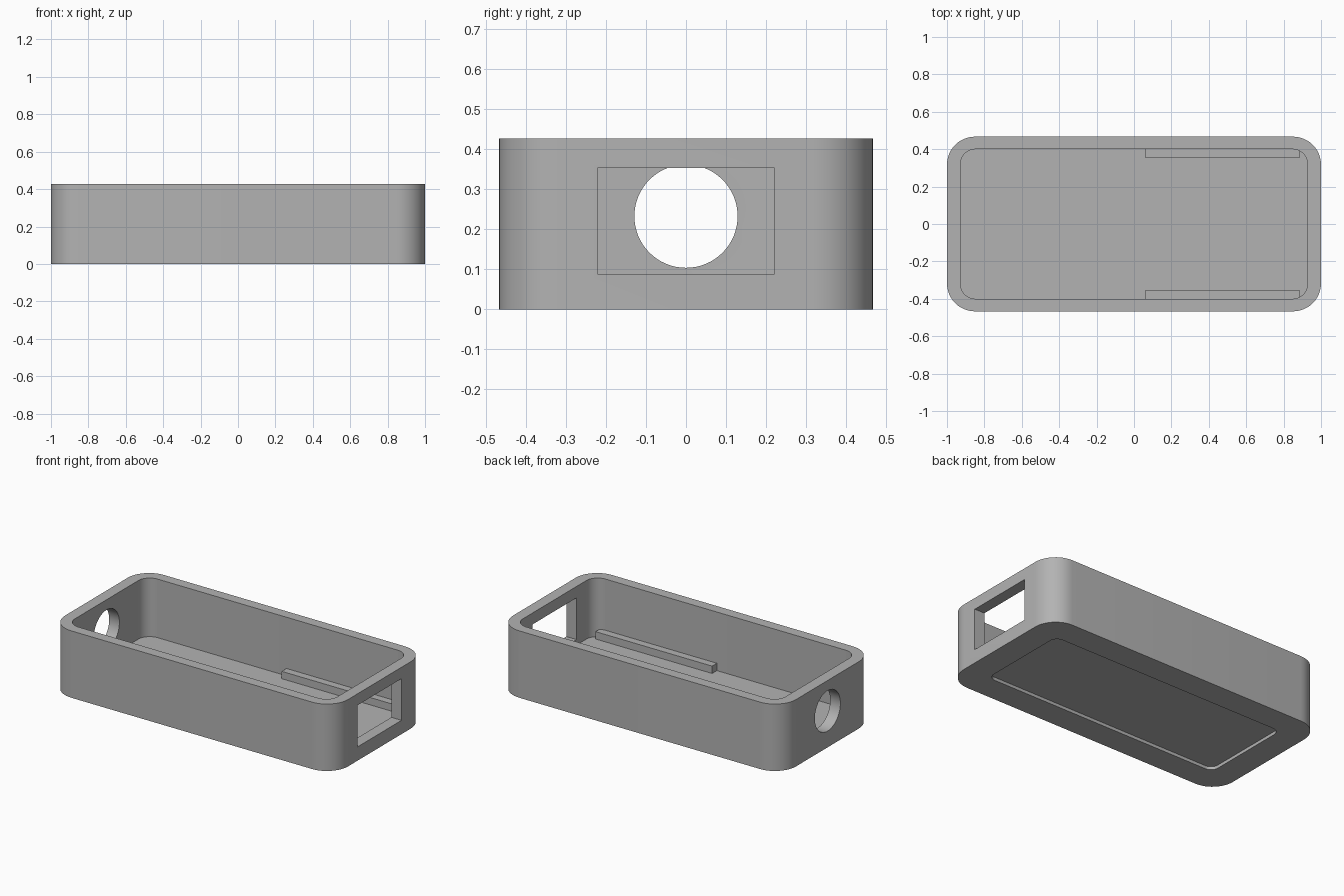
import bpy, bmesh, math
from mathutils import Matrix

cube = bpy.data.objects.get("Cube")
if cube:
    bpy.data.objects.remove(cube, do_unlink=True)

grey = bpy.data.materials.new("plain grey")
grey.use_nodes = True
grey.diffuse_color = (0.45, 0.45, 0.45, 1)
grey.node_tree.nodes["Principled BSDF"].inputs["Base Color"].default_value = (0.45, 0.45, 0.45, 1)


def make_object(name, bm):
    bmesh.ops.recalc_face_normals(bm, faces=bm.faces)
    mesh = bpy.data.meshes.new(name)
    bm.to_mesh(mesh)
    bm.free()
    mesh.materials.append(grey)
    obj = bpy.data.objects.new(name, mesh)
    bpy.context.collection.objects.link(obj)
    return obj


def rounded_slab(name, half_x, half_y, radius, low, high, steps=12):
    """Upright prism with a rounded-rectangle outline."""
    bm = bmesh.new()
    ring = []
    for corner, (sx, sy) in enumerate([(1, 1), (-1, 1), (-1, -1), (1, -1)]):
        for i in range(steps + 1):
            a = (corner + i / steps) * math.pi / 2
            ring.append(bm.verts.new((sx * (half_x - radius) + radius * math.cos(a),
                                      sy * (half_y - radius) + radius * math.sin(a), low)))
    base = bm.faces.new(ring)
    top = bmesh.ops.extrude_face_region(bm, geom=[base])["geom"]
    bmesh.ops.translate(bm, vec=(0, 0, high - low),
                        verts=[v for v in top if isinstance(v, bmesh.types.BMVert)])
    return make_object(name, bm)


def block(name, x, y, z):
    """Box given by its (min, max) range on each axis."""
    bm = bmesh.new()
    bmesh.ops.create_cube(bm, size=1)
    for v in bm.verts:
        v.co = [r[0] if c < 0 else r[1] for c, r in zip(v.co, (x, y, z))]
    return make_object(name, bm)


def cut(target, cutters):
    """Subtract the cutters and keep only the finished mesh."""
    for c in cutters:
        mod = target.modifiers.new(c.name, 'BOOLEAN')
        mod.operation = 'DIFFERENCE'
        mod.solver = 'EXACT'
        mod.object = c
    bpy.context.view_layer.update()
    graph = bpy.context.evaluated_depsgraph_get()
    mesh = bpy.data.meshes.new_from_object(target.evaluated_get(graph))
    target.modifiers.clear()
    target.data = mesh
    for c in cutters:
        bpy.data.objects.remove(c, do_unlink=True)


FLOOR = 0.053

# Case body, its cavity and the shallow recess underneath
case = rounded_slab("case_body", 1.0, 0.467, 0.15, 0, 0.427)
cavity = rounded_slab("cavity", 0.928, 0.4, 0.08, FLOOR, 0.6)
recess = rounded_slab("base_recess", 0.833, 0.3, 0.05, -0.1, 0.02)

# Rectangular port on one end, round cable hole on the other
port = block("port", (0.85, 1.1), (-0.221, 0.221), (0.088, 0.354))
bm = bmesh.new()
bmesh.ops.create_cone(bm, cap_ends=True, segments=64, radius1=0.129, radius2=0.129, depth=0.3,
                      matrix=Matrix.Translation((-1, 0, 0.233)) @ Matrix.Rotation(math.pi / 2, 4, 'Y'))
cable_hole = make_object("cable_hole", bm)

cut(case, [cavity, recess, port, cable_hole])

# Smooth corners with crisp edges
bpy.ops.object.select_all(action='DESELECT')
case.select_set(True)
bpy.context.view_layer.objects.active = case
bpy.ops.object.shade_smooth_by_angle(angle=math.radians(30))

# Support rails along both long walls
for side, s in (("front", -1), ("back", 1)):
    block(side + "_rail", (0.062, 0.885), sorted((s * 0.352, s * 0.4)), (FLOOR, 0.1))
